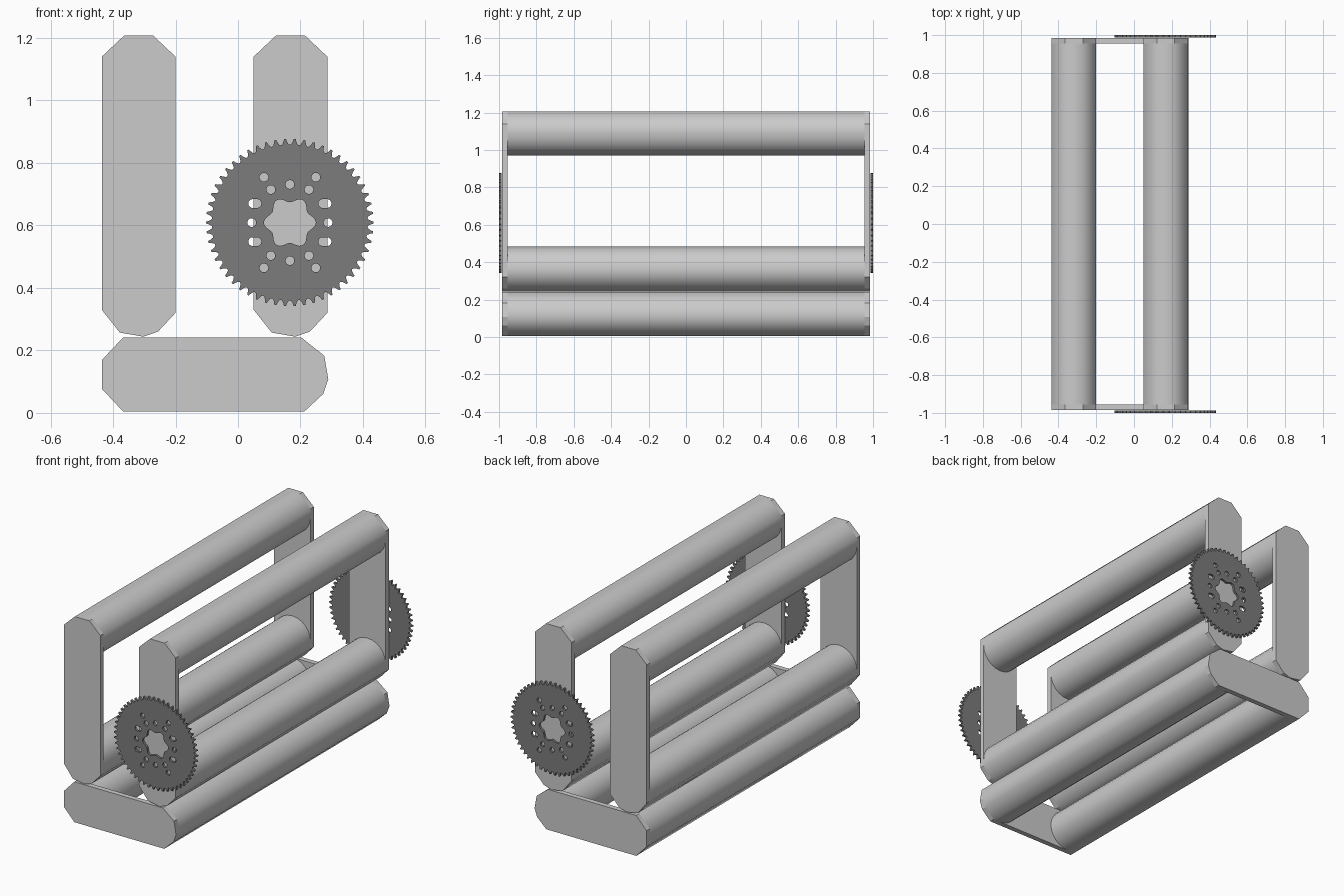
import bpy, bmesh, math

if "Cube" in bpy.data.objects:
    bpy.data.objects.remove(bpy.data.objects["Cube"])

R = 0.118          # half width of every frame member
END = 0.985        # outer face of the end plates
INNER = 0.955      # inner face of the end plates

# End outlines as (outward, across) offsets from a tube centre
FLAT = [(0.05, R), (0.117, 0.047), (0.117, -0.047), (0.05, -R)]
POINTED = [(-0.035 + 0.07, -R), (0.108, -0.06), (0.121, 0.015), (0.105, 0.062), (0.045, R)]


def prism(name, outline, y0, y1, smooth=False):
    """Extrude an (x, z) outline along y."""
    bm = bmesh.new()
    face = bm.faces.new([bm.verts.new((x, y0, z)) for x, z in outline])
    ext = bmesh.ops.extrude_face_region(bm, geom=[face])
    for v in ext["geom"]:
        if isinstance(v, bmesh.types.BMVert):
            v.co.y = y1
    bmesh.ops.recalc_face_normals(bm, faces=bm.faces[:])
    me = bpy.data.meshes.new(name)
    bm.to_mesh(me)
    bm.free()
    ob = bpy.data.objects.new(name, me)
    bpy.context.collection.objects.link(ob)
    if smooth:
        bpy.ops.object.select_all(action='DESELECT')
        ob.select_set(True)
        bpy.context.view_layer.objects.active = ob
        bpy.ops.object.shade_smooth_by_angle(angle=math.radians(55))
    return ob


def frame(name, length, place):
    """Two long tubes joined by a plate at each end; place maps (u, v) to (x, z)."""
    first = [(-o, v) for o, v in FLAT]
    last = [(length + o, v) for o, v in POINTED]
    for sign, label in ((-1, "front"), (1, "back")):
        prism(f"{name}_{label}_plate", [place(u, v) for u, v in first + last],
              sign * INNER, sign * END)
    # Tubes: chamfered on the outside, round on the inside
    arc = [math.radians(-90 + 180 * i / 12) for i in range(13)]
    tube_a = first + [(R * math.cos(a), R * math.sin(a)) for a in arc]
    tube_b = last + [(length - R * math.cos(a), -R * math.sin(a)) for a in arc]
    for label, outline in (("first", tube_a), ("second", tube_b)):
        prism(f"{name}_{label}_tube", [place(u, v) for u, v in outline], -INNER, INNER, True)


# Two upright frames standing on a flat one
frame("left_frame", 0.725, lambda u, v: (-0.318 + v, 1.09 - u))
frame("right_frame", 0.725, lambda u, v: (0.168 + v, 1.09 - u))
frame("base_frame", 0.486, lambda u, v: (-0.318 + u, 0.123 - v))

# Sprocket outlines
TEETH = 54
rim = []
for i in range(TEETH):
    for f, r in ((0.0, 0.249), (0.16, 0.251), (0.32, 0.260), (0.40, 0.268),
                 (0.60, 0.268), (0.68, 0.260), (0.84, 0.251)):
        a = 2 * math.pi * (i + f - 0.5) / TEETH
        rim.append((r * math.cos(a), r * math.sin(a)))

# Six-lobed centre opening
bore = []
for i in range(96):
    a = 2 * math.pi * i / 96
    r = 0.074 + 0.009 * math.cos(6 * a)
    bore.append((r * math.cos(a), r * math.sin(a)))


def slot(cx, cy, r, half=0.0):
    """Round hole, stretched sideways into a slot by half."""
    pts = []
    for i in range(20):
        a = 2 * math.pi * (i + 0.5) / 20
        pts.append((cx + r * math.cos(a) + math.copysign(half, math.cos(a)), cy + r * math.sin(a)))
    return pts


loops = [rim, bore]
for i in range(12):
    a = math.radians(30 * i)
    wide = i in (1, 5, 7, 11)
    x = 0.122 * math.cos(a)
    loops.append(slot(x * (1.06 if wide else 1), 0.122 * math.sin(a), 0.014, 0.007 if wide else 0))
for sx in (-1, 1):
    for sy in (-1, 1):
        loops.append(slot(0.083 * sx, 0.145 * sy, 0.014))

# Filled curve turned into the sprocket mesh
cu = bpy.data.curves.new("sprocket_outline", 'CURVE')
cu.dimensions = '2D'
cu.fill_mode = 'BOTH'
cu.extrude = 0.0065
for pts in loops:
    sp = cu.splines.new('POLY')
    sp.points.add(len(pts) - 1)
    for p, (x, y) in zip(sp.points, pts):
        p.co = (x, y, 0, 1)
    sp.use_cyclic_u = True
tmp = bpy.data.objects.new("sprocket_outline", cu)
bpy.context.collection.objects.link(tmp)
bpy.context.view_layer.update()
mesh = bpy.data.meshes.new_from_object(tmp.evaluated_get(bpy.context.evaluated_depsgraph_get()))
bpy.data.objects.remove(tmp)

steel = bpy.data.materials.new("dark_steel")
steel.diffuse_color = (0.2, 0.2, 0.2, 1)
steel.use_nodes = True
steel.node_tree.nodes["Principled BSDF"].inputs["Base Color"].default_value = steel.diffuse_color
mesh.materials.clear()
mesh.materials.append(steel)

# One sprocket on each end of the right frame
for sign, label in ((-1, "front"), (1, "back")):
    ob = bpy.data.objects.new(f"{label}_sprocket", mesh)
    bpy.context.collection.objects.link(ob)
    ob.rotation_euler = (math.pi / 2, 0, 0)
    ob.location = (0.166, sign * 0.9932, 0.609)
